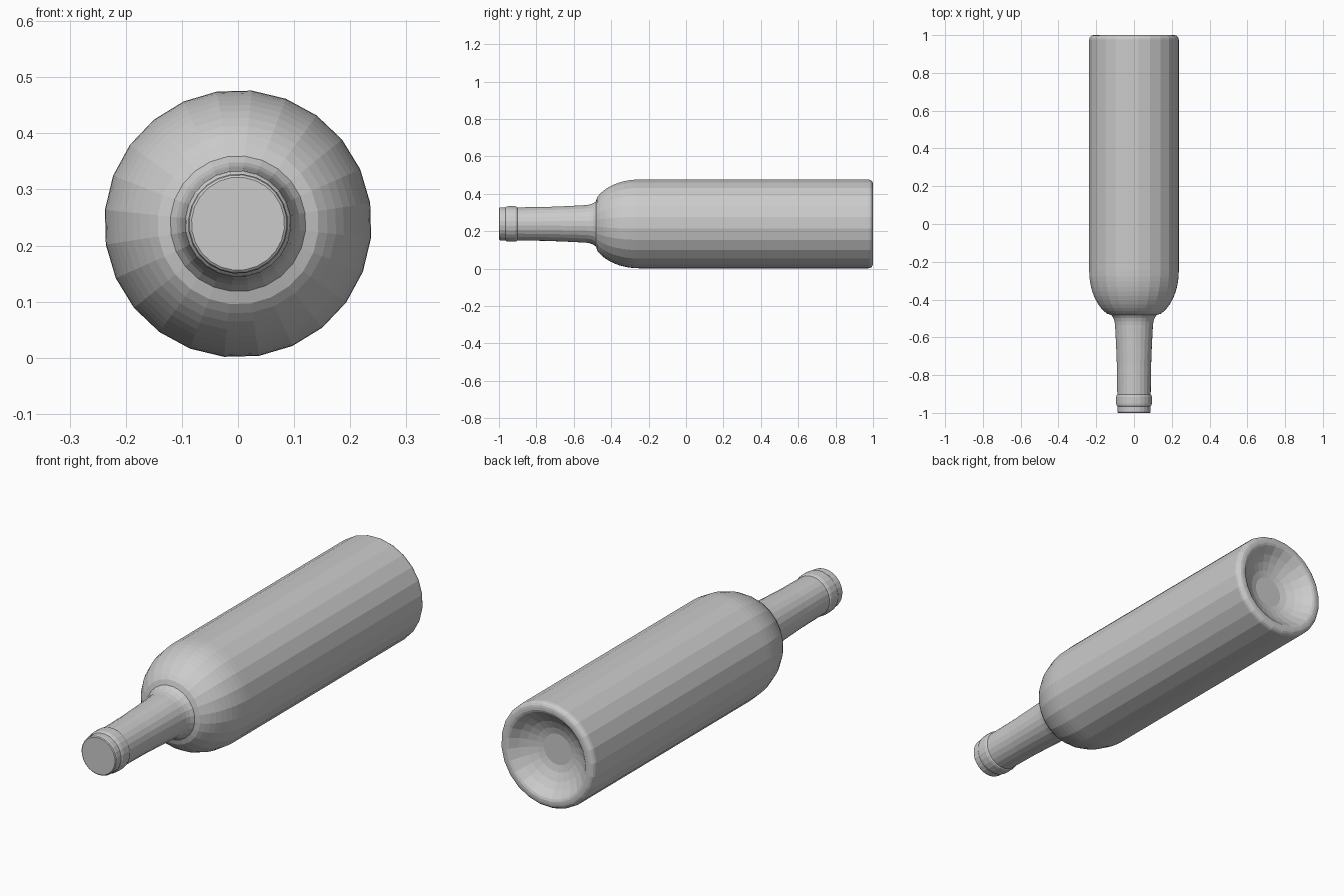
import bpy, bmesh, math

if "Cube" in bpy.data.objects:
    bpy.data.objects.remove(bpy.data.objects["Cube"])

SIDES = 24
PHASE = math.radians(-6)
CENTRE_Z = 0.239


def arc(cy, cr, ry, rr, a0, a1, n):
    """Points (y, radius) along an elliptical arc, angles in degrees."""
    pts = []
    for i in range(n + 1):
        a = math.radians(a0 + (a1 - a0) * i / n)
        pts.append((cy + ry * math.cos(a), cr + rr * math.sin(a)))
    return pts


def lathe(name, profile):
    """Revolve (y, radius) points around the bottle's lengthwise axis."""
    bm = bmesh.new()
    rings = []
    for y, r in profile:
        ring = []
        for i in range(SIDES):
            a = PHASE + 2 * math.pi * i / SIDES
            ring.append(bm.verts.new((r * math.cos(a), y, CENTRE_Z + r * math.sin(a))))
        rings.append(ring)
    for p, q in zip(rings, rings[1:]):
        for i in range(SIDES):
            j = (i + 1) % SIDES
            bm.faces.new((p[i], p[j], q[j], q[i]))
    bm.faces.new(rings[0])
    bm.faces.new(rings[-1])
    bmesh.ops.recalc_face_normals(bm, faces=bm.faces)
    mesh = bpy.data.meshes.new(name)
    bm.to_mesh(mesh)
    bm.free()
    obj = bpy.data.objects.new(name, mesh)
    bpy.context.collection.objects.link(obj)
    return obj


# Closed mouth, raised lip ring and tapering neck
profile = [(-1.0, 0.083), (-0.997, 0.087), (-0.99, 0.089), (-0.965, 0.089),
           (-0.96, 0.093), (-0.95, 0.095), (-0.915, 0.095), (-0.906, 0.093),
           (-0.902, 0.089), (-0.75, 0.091), (-0.65, 0.095), (-0.57, 0.099)]
# Flare from neck into shoulder
profile += [(-0.535, 0.101), (-0.515, 0.104), (-0.498, 0.110), (-0.482, 0.121)]
# Rounded shoulder
profile += arc(-0.25, 0.07, 0.25, 0.1685, 154, 90, 10)
# Straight body and rounded heel
profile += arc(0.976, 0.2145, 0.024, 0.024, 90, 0, 4)
# Rounded base rim turning into the hollow punt
profile += [(1.0, 0.203), (0.996, 0.193), (0.987, 0.184), (0.965, 0.163),
            (0.945, 0.135), (0.928, 0.10), (0.92, 0.07)]
lathe("bottle", profile)
